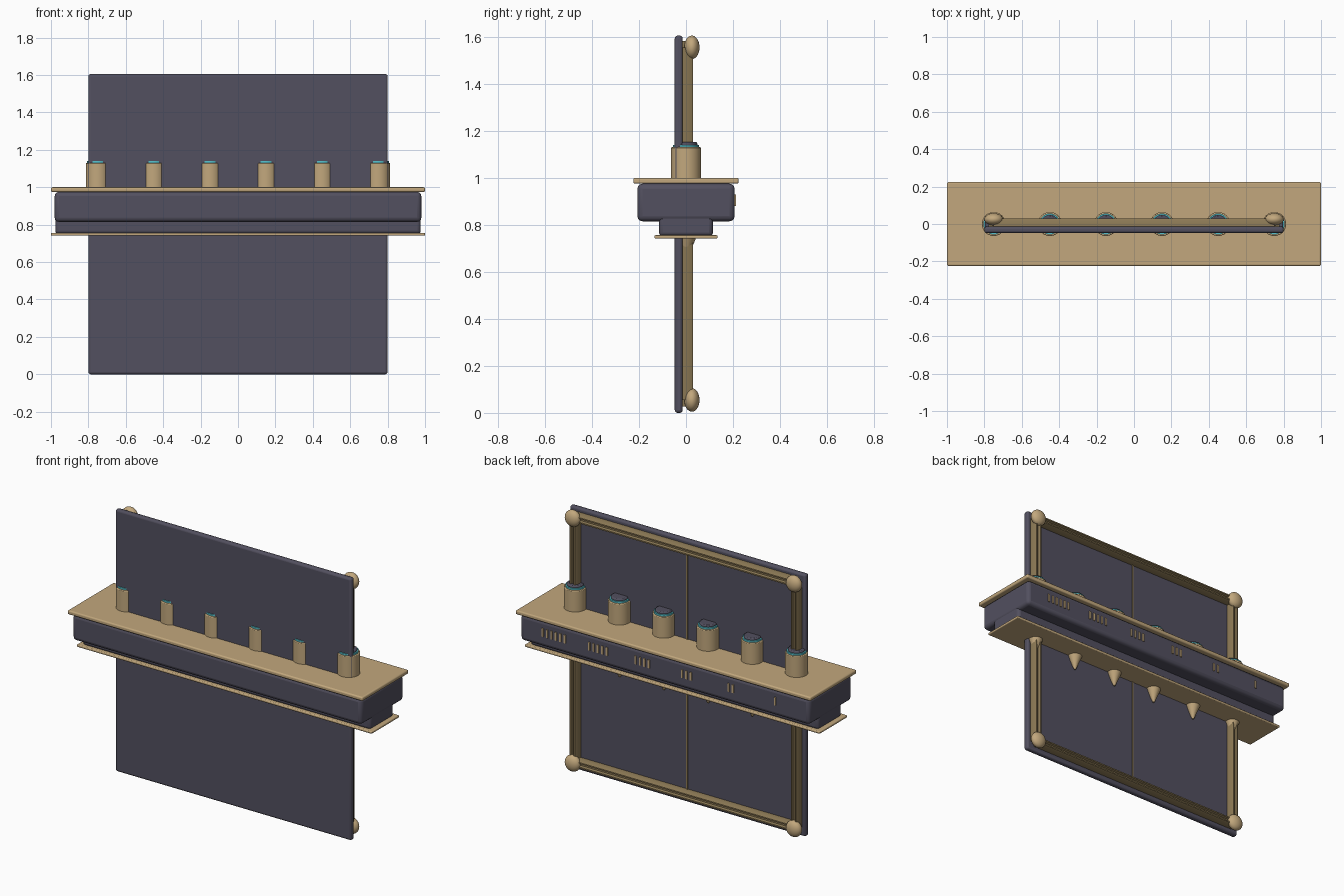
import bpy, bmesh, math
from mathutils import Vector

cube = bpy.data.objects.get("Cube")
if cube:
    bpy.data.objects.remove(cube, do_unlink=True)


def material(name, rgb):
    m = bpy.data.materials.new(name)
    m.use_nodes = True
    m.diffuse_color = (*rgb, 1)
    m.node_tree.nodes["Principled BSDF"].inputs["Base Color"].default_value = (*rgb, 1)
    return m


slate = material("dark slate", (0.085, 0.08, 0.115))
tan = material("tan brass", (0.54, 0.39, 0.205))
bronze = material("dark bronze", (0.26, 0.19, 0.09))
teal = material("teal glow", (0.1, 0.55, 0.62))


def finish(obj, name, mat, bevel=0, segments=3):
    obj.name = name
    obj.data.materials.append(mat)
    if bevel:
        mod = obj.modifiers.new("Bevel", 'BEVEL')
        mod.width, mod.segments = bevel, segments
    bpy.context.view_layer.objects.active = obj
    bpy.ops.object.select_all(action='DESELECT')
    obj.select_set(True)
    bpy.ops.object.shade_smooth_by_angle(angle=math.radians(35))
    return obj


def box(name, mat, x, y, z, bevel=0):
    """Box from (low, high) ranges."""
    bpy.ops.mesh.primitive_cube_add(size=1)
    obj = bpy.context.object
    for v in obj.data.vertices:
        v.co = [r[0] if c < 0 else r[1] for c, r in zip(v.co, (x, y, z))]
    return finish(obj, name, mat, bevel)


def cone(name, mat, x, r_low, r_high, z_low, z_high, bevel=0):
    bpy.ops.mesh.primitive_cone_add(vertices=32, radius1=r_low, radius2=r_high,
                                    depth=z_high - z_low,
                                    location=(x, 0, (z_low + z_high) / 2))
    return finish(bpy.context.object, name, mat, bevel, 2)


def rail(name, start, end):
    """Grooved moulding swept between two points, groove facing the back."""
    start, end = Vector(start), Vector(end)
    side = (end - start).normalized().cross(Vector((0, 1, 0)))
    half = [(0.027, -0.015), (0.027, 0.012), (0.018, 0.03), (0.01, 0.03), (0.005, 0.017)]
    profile = half + [(-w, y) for w, y in reversed(half)]
    bm = bmesh.new()
    rings = [[bm.verts.new(p + side * w + Vector((0, y, 0))) for w, y in profile]
             for p in (start, end)]
    count = len(profile)
    for i in range(count):
        j = (i + 1) % count
        bm.faces.new((rings[0][i], rings[0][j], rings[1][j], rings[1][i]))
    for ring in rings:
        bm.faces.new(ring)
    bmesh.ops.recalc_face_normals(bm, faces=bm.faces)
    mesh = bpy.data.meshes.new(name)
    bm.to_mesh(mesh)
    bm.free()
    obj = bpy.data.objects.new(name, mesh)
    bpy.context.collection.objects.link(obj)
    finish(obj, name, bronze)


# Upright panel with a thin seam strip on its back
box("back_panel", slate, (-0.8, 0.8), (-0.048, -0.014), (0, 1.605), 0.012)
box("panel_seam", bronze, (-0.005, 0.005), (-0.016, -0.009), (0.07, 1.54))

# Rail frame with rounded corner knobs
low, high, edge = 0.055, 1.555, 0.75
for z, label in ((low, "bottom"), (high, "top")):
    rail(label + "_rail", (-edge, 0, z), (edge, 0, z))
for x, label in ((-edge, "right"), (edge, "left")):
    rail(label + "_rail", (x, 0, low), (x, 0, high))
    for z, level in ((low, "bottom"), (high, "top")):
        bpy.ops.mesh.primitive_uv_sphere_add(segments=24, ring_count=14, radius=0.05,
                                             location=(x, 0.025, z))
        knob = bpy.context.object
        knob.scale = (1, 0.65, 1)
        finish(knob, f"{level}_{label}_knob", tan)

# Shelf: top plate, deep body, narrower step and base plate
box("shelf_top", tan, (-1, 1), (-0.224, 0.224), (0.975, 1.0), 0.008)
box("shelf_body", slate, (-0.98, 0.98), (-0.207, 0.207), (0.815, 0.975), 0.022)
box("shelf_step", slate, (-0.977, 0.977), (-0.115, 0.115), (0.75, 0.86), 0.018)
box("shelf_base", tan, (-1, 1), (-0.134, 0.134), (0.741, 0.756), 0.005)

# Six stations: canister with glowing ring and cap, drop cone, and tally bars
for i in range(6):
    x = -0.75 + 0.3 * i
    n = i + 1
    cone(f"canister_{n}", tan, x, 0.064, 0.064, 0.99, 1.13, 0.004)
    cone(f"canister_ring_{n}", teal, x, 0.056, 0.056, 1.125, 1.14)
    cone(f"canister_cap_{n}", slate, x, 0.048, 0.048, 1.13, 1.152, 0.006)
    cone(f"drop_cone_{n}", tan, x, 0.006, 0.043, 0.655, 0.745)
    for k in range(n):
        tx = x + 0.03 * (k - i / 2)
        box(f"tally_{n}_{k + 1}", tan, (tx - 0.006, tx + 0.006),
            (0.205, 0.213), (0.88, 0.93))
